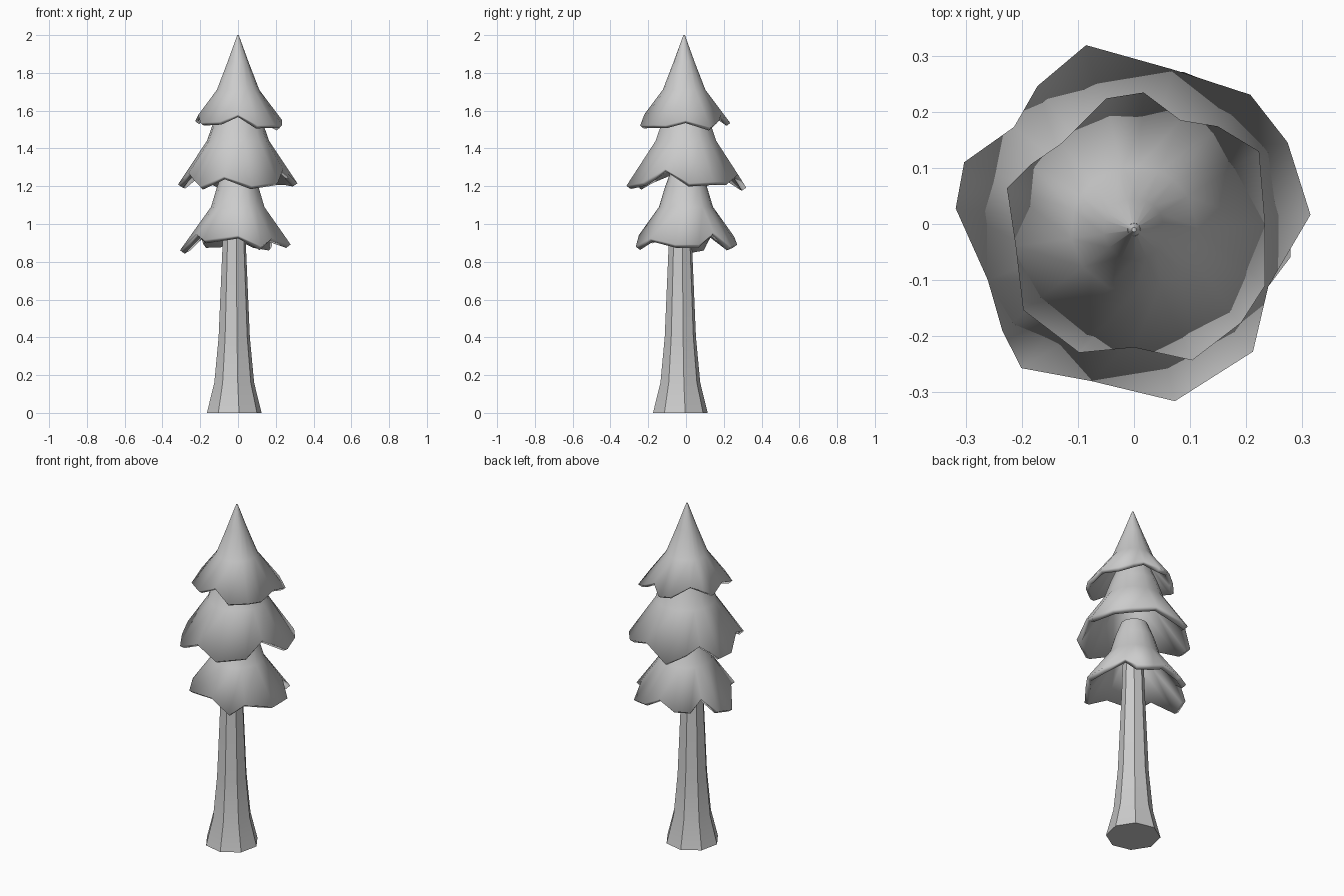
import bpy
import bmesh
from math import cos, sin, radians
from mathutils import Vector

if "Cube" in bpy.data.objects:
    bpy.data.objects.remove(bpy.data.objects["Cube"], do_unlink=True)


def make_material(name, colour):
    material = bpy.data.materials.new(name)
    material.use_nodes = True
    material.diffuse_color = colour
    shader = material.node_tree.nodes["Principled BSDF"]
    shader.inputs["Base Color"].default_value = colour
    return material


grey = make_material("plain grey", (0.6, 0.6, 0.6, 1))


def ring(bm, angles, radii, heights, centre):
    """Add one loop of vertices around a centre."""
    return [bm.verts.new((centre[0] + r * cos(radians(a)),
                          centre[1] + r * sin(radians(a)), z))
            for a, r, z in zip(angles, radii, heights)]


def round_ring(bm, angles, radius, height, centre):
    count = len(angles)
    return ring(bm, angles, [radius] * count, [height] * count, centre)


def bridge(bm, lower, upper):
    """Join two vertex loops with a band of quads."""
    count = len(lower)
    for i in range(count):
        j = (i + 1) % count
        bm.faces.new((lower[i], lower[j], upper[j], upper[i]))


def finish(bm, name):
    """Turn the mesh into an object with a material and smooth shading."""
    mesh = bpy.data.meshes.new(name)
    bm.to_mesh(mesh)
    bm.free()
    mesh.materials.append(grey)
    obj = bpy.data.objects.new(name, mesh)
    bpy.context.collection.objects.link(obj)
    bpy.ops.object.select_all(action="DESELECT")
    obj.select_set(True)
    bpy.context.view_layer.objects.active = obj
    bpy.ops.object.shade_smooth_by_angle(angle=radians(35))
    return obj


def make_trunk(name, profile, centre, sides):
    bm = bmesh.new()
    angles = [10 + 360 * i / sides for i in range(sides)]
    loops = [round_ring(bm, angles, r, z, centre) for r, z in profile]
    for lower, upper in zip(loops, loops[1:]):
        bridge(bm, lower, upper)
    bm.faces.new(reversed(loops[0]))
    bm.faces.new(loops[-1])
    return finish(bm, name)


def make_tier(name, profile, slope, rim, centre, thickness):
    """Hollow skirt: the ragged rim continues the cone below its shoulder."""
    bm = bmesh.new()
    angles = [a for a, r in rim]
    radii = [r / 1000 for a, r in rim]
    shoulder_radius, shoulder_height = profile[0]
    heights = [shoulder_height - slope * (r - shoulder_radius) for r in radii]
    loops = [ring(bm, angles, radii, heights, centre)]
    loops += [round_ring(bm, angles, r, z, centre) for r, z in profile]
    for lower, upper in zip(loops, loops[1:]):
        bridge(bm, lower, upper)
    bm.faces.new(loops[-1])
    obj = finish(bm, name)
    shell = obj.modifiers.new("shell", "SOLIDIFY")
    shell.thickness = thickness
    shell.offset = -1
    return obj


# Flared trunk
make_trunk("trunk", [(.147, 0), (.107, .16), (.084, .4), (.064, .86), (.05, 1.25)],
           (-.02, -.03), 8)

# Foliage tiers; each rim lists angle in degrees and radius in thousandths
make_tier("lower_foliage", [(.143, 1.09), (.11, 1.2), (.075, 1.29)], 1.4,
          [(14, 285), (38, 240), (53, 295), (72, 285), (90, 255), (111, 283),
           (130, 285), (145, 245), (160, 295), (179, 307), (206, 246),
           (227, 268), (270, 250), (295, 293), (313, 262), (348, 285)],
          (0, 0), .03)

make_tier("middle_foliage", [(.165, 1.44), (.13, 1.54), (.08, 1.66)], 1.5,
          [(3, 315), (28, 310), (48, 310), (76, 284), (105, 330), (125, 300),
           (141, 275), (160, 322), (175, 319), (201, 279), (219, 302),
           (232, 326), (255, 290), (283, 324), (313, 311), (335, 264)],
          (0, 0), .03)

make_tier("top_foliage", [(.113, 1.71), (.055, 1.86), (.004, 2)], 1.33,
          [(2, 234), (32, 263), (51, 237), (67, 212), (86, 245), (102, 239),
           (130, 201), (148, 218), (162, 238), (188, 213), (216, 244),
           (246, 240), (270, 210), (294, 255), (319, 253), (337, 254)],
          (0, -.01), .025)
